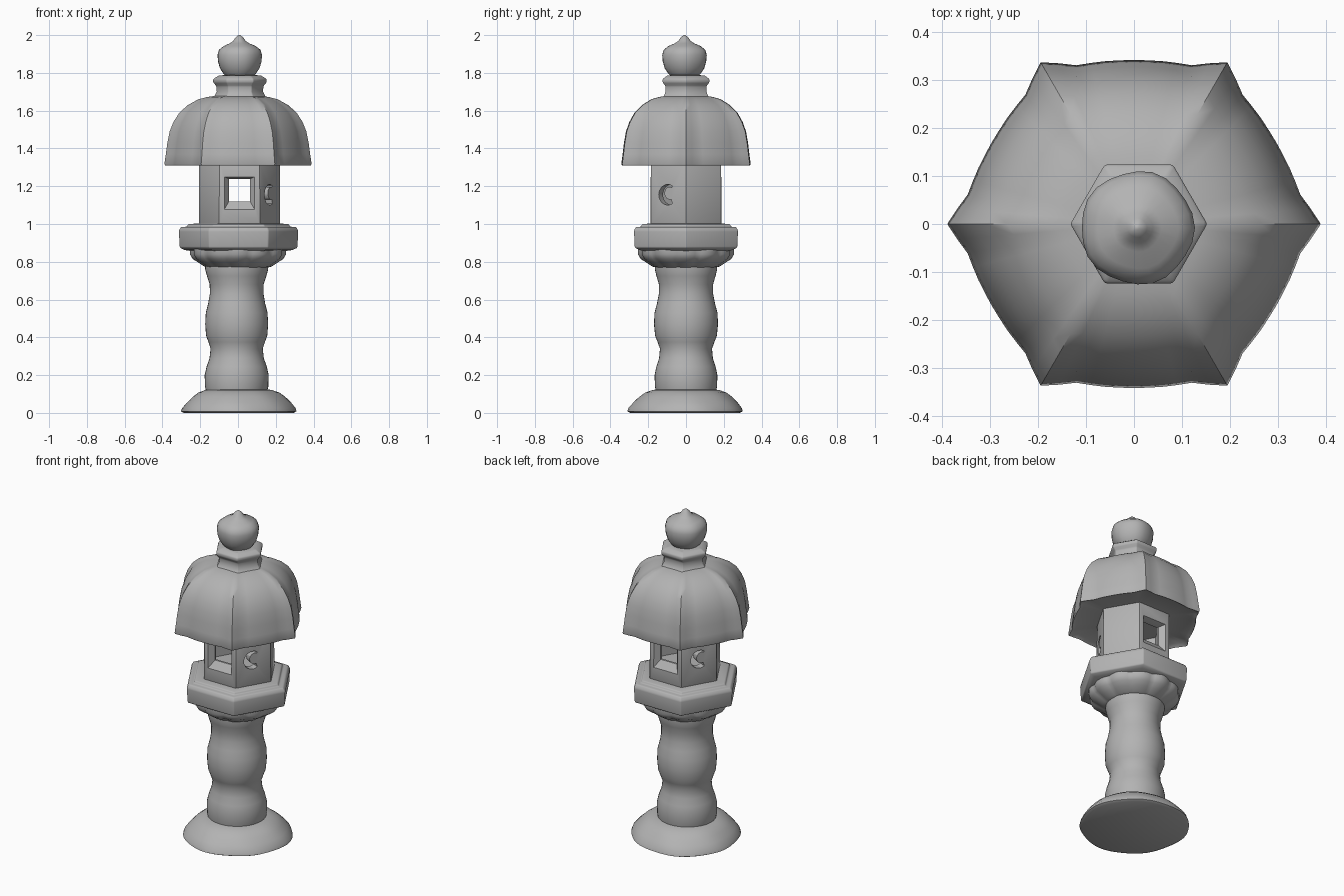
import bpy
import bmesh
from math import sin, cos, pi, radians, exp, degrees
from mathutils import Matrix, Vector

cube = bpy.data.objects.get("Cube")
if cube:
    bpy.data.objects.remove(cube, do_unlink=True)

stone = bpy.data.materials.new("weathered grey stone")
stone.use_nodes = True
GREY = (0.45, 0.45, 0.45, 1)
stone.diffuse_color = GREY
bsdf = stone.node_tree.nodes["Principled BSDF"]
bsdf.inputs["Base Color"].default_value = GREY
bsdf.inputs["Roughness"].default_value = 0.9


def make_object(name, bm):
    bmesh.ops.recalc_face_normals(bm, faces=bm.faces)
    mesh = bpy.data.meshes.new(name)
    bm.to_mesh(mesh)
    bm.free()
    obj = bpy.data.objects.new(name, mesh)
    bpy.context.collection.objects.link(obj)
    mesh.materials.append(stone)
    return obj


def activate(obj):
    bpy.ops.object.select_all(action='DESELECT')
    obj.select_set(True)
    bpy.context.view_layer.objects.active = obj


def smooth(obj, angle=35):
    activate(obj)
    bpy.ops.object.shade_smooth_by_angle(angle=radians(angle))


def bridge(bm, rings):
    for a, b in zip(rings, rings[1:]):
        n = len(a)
        for i in range(n):
            j = (i + 1) % n
            bm.faces.new((a[i], a[j], b[j], b[i]))
    bm.faces.new(rings[0])
    bm.faces.new(rings[-1])


def turned(name, profile, sides, shape=None, centre=(0, 0), bevel=0, angle=35):
    """Stack rings of (radius, height); shape(angle, height) scales the radius."""
    bm = bmesh.new()
    rings = []
    for r, z in profile:
        ring = []
        for i in range(sides):
            t = 2 * pi * i / sides
            s = r * (shape(t, z) if shape else 1)
            ring.append(bm.verts.new((centre[0] + s * cos(t), centre[1] + s * sin(t), z)))
        rings.append(ring)
    bridge(bm, rings)
    obj = make_object(name, bm)
    if bevel:
        mod = obj.modifiers.new("worn edges", 'BEVEL')
        mod.width = bevel
        mod.segments = 2
        activate(obj)
        bpy.ops.object.modifier_apply(modifier=mod.name)
    smooth(obj, angle)
    return obj


def cutter(name, outlines, turn=0):
    """Prism through (depth, outline) sections, facing -y and turned about z."""
    bm = bmesh.new()
    rot = Matrix.Rotation(turn, 3, 'Z')
    rings = [[bm.verts.new(rot @ Vector((x, -depth, z))) for x, z in pts]
             for depth, pts in outlines]
    bridge(bm, rings)
    obj = make_object(name, bm)
    obj.hide_render = True
    return obj


def carve(target, tool):
    mod = target.modifiers.new("carve", 'BOOLEAN')
    mod.operation = 'DIFFERENCE'
    mod.solver = 'EXACT'
    mod.object = tool
    activate(target)
    bpy.ops.object.modifier_apply(modifier=mod.name)
    bpy.data.objects.remove(tool, do_unlink=True)


# Round foot with a slightly uneven rim
def uneven(t, z):
    return 1 + 0.015 * sin(3 * t + 1) + 0.01 * sin(7 * t + 20 * z)


turned("foot", [(0.29, 0), (0.305, 0.008), (0.3, 0.025), (0.275, 0.055), (0.245, 0.085),
                (0.215, 0.107), (0.18, 0.12), (0.15, 0.125)], 48, uneven)

# Column with three swollen bands
turned("column", [(0.16, 0.11), (0.166, 0.14), (0.168, 0.2), (0.158, 0.245), (0.143, 0.29),
                  (0.138, 0.34), (0.15, 0.375), (0.163, 0.41), (0.168, 0.47), (0.165, 0.53),
                  (0.152, 0.58), (0.143, 0.63), (0.143, 0.68), (0.157, 0.725),
                  (0.166, 0.76), (0.166, 0.79)],
       40, lambda t, z: 1 + 0.01 * sin(2 * t + 9 * z), (-0.007, 0), angle=60)

# Petal bowl under the platform
def petals(t, z):
    return 1 + 0.05 * (abs(cos(6 * t)) - 0.6)


turned("petal_bowl", [(0.14, 0.765), (0.175, 0.775), (0.205, 0.795), (0.235, 0.815),
                      (0.25, 0.84), (0.25, 0.87)], 96, petals, angle=50)

# Hexagonal platform with a stepped top
turned("platform", [(0.2, 0.85), (0.285, 0.862), (0.313, 0.875), (0.318, 0.965),
                    (0.305, 0.985), (0.275, 0.985), (0.268, 1.0), (0.2, 1.003)],
       6, centre=(0.003, 0), bevel=0.006)

# Hollow hexagonal light chamber
chamber = turned("light_chamber", [(0.217, 0.995), (0.215, 1.33)], 6,
                 centre=(0.008, 0), bevel=0.006)
hollow = turned("hollow_cutter", [(0.165, 1.05), (0.165, 1.28)], 6, centre=(0.008, 0))
hollow.hide_render = True
carve(chamber, hollow)


def box_outline(x0, x1, z0, z1):
    return [(x0, z0), (x1, z0), (x1, z1), (x0, z1)]


# Splayed windows, front and back
for turn in (0, pi):
    shift = 0.008 * cos(turn)
    outer = box_outline(shift - 0.09, shift + 0.09, 1.06, 1.255)
    inner = box_outline(shift - 0.056, shift + 0.056, 1.12, 1.238)
    carve(chamber, cutter("window_cutter", [(0.1, inner), (0.155, inner), (0.2, outer)], turn))

# Crescent openings on two opposite sides
crescent = [(0.055 * cos(a), 1.155 + 0.055 * sin(a))
            for a in [radians(60 + 24 * i) for i in range(11)]]
crescent += [(0.012 + 0.032 * cos(a), 1.163 + 0.034 * sin(a))
             for a in [radians(290 - 28 * i) for i in range(9)]]
for turn in (radians(60), radians(240)):
    carve(chamber, cutter("crescent_cutter", [(0.1, crescent), (0.23, crescent)], turn))
smooth(chamber, 30)


# Domed hexagonal roof with a rib on each corner
def ribbed(t, z):
    a = degrees(t) % 60
    d = min(a, 60 - a)
    hexagon = cos(pi / 6) / cos(radians(a - 30))
    return hexagon - 0.018 * exp(-((d - 10) / 5) ** 2) + 0.012 * exp(-((d - 30) / 12) ** 2)


turned("roof", [(0.2, 1.325), (0.36, 1.325), (0.386, 1.31), (0.39, 1.318), (0.382, 1.37),
                (0.374, 1.43), (0.362, 1.49), (0.342, 1.54), (0.31, 1.59), (0.265, 1.63),
                (0.21, 1.66), (0.165, 1.672), (0.11, 1.68)],
       72, ribbed, angle=45)

# Hexagonal neck
turned("neck", [(0.16, 1.655), (0.138, 1.675), (0.124, 1.7), (0.126, 1.73),
                (0.143, 1.75), (0.143, 1.768), (0.115, 1.785), (0.07, 1.79)],
       6, centre=(0.01, 0), bevel=0.005)

# Bud-shaped finial
turned("finial", [(0.07, 1.78), (0.085, 1.795), (0.105, 1.825), (0.115, 1.86), (0.118, 1.895),
                  (0.11, 1.922), (0.085, 1.942), (0.05, 1.957), (0.032, 1.97),
                  (0.02, 1.988), (0.004, 2.0)],
       24, lambda t, z: 1 + 0.02 * cos(5 * t), (0.007, -0.008), angle=60)
